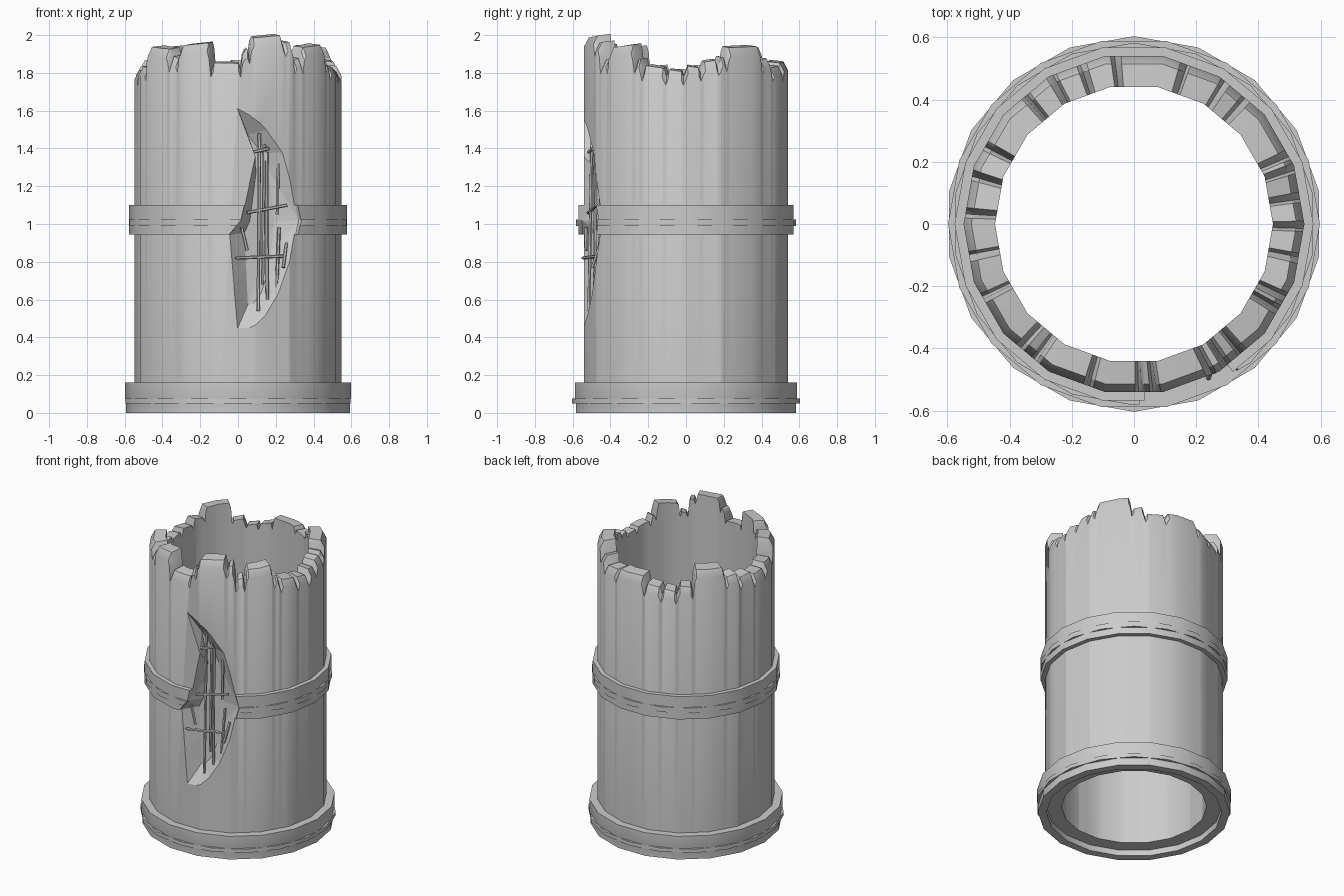
import bpy, bmesh, random
from math import sin, cos, asin, radians, degrees, pi
from mathutils import Vector

if "Cube" in bpy.data.objects:
    bpy.data.objects.remove(bpy.data.objects["Cube"])

random.seed(4)
SIDES = 18
STEP = 360 / SIDES


def polar(az, r, z):
    return (r * cos(radians(az)), r * sin(radians(az)), z)


def facet_r(az, r):
    # radius of an 18-sided ring at any angle
    return r * cos(radians(STEP / 2)) / cos(radians(az % STEP - STEP / 2))


def finish(bm, name, angle=30):
    bmesh.ops.recalc_face_normals(bm, faces=bm.faces)
    me = bpy.data.meshes.new(name)
    bm.to_mesh(me)
    bm.free()
    ob = bpy.data.objects.new(name, me)
    bpy.context.collection.objects.link(ob)
    smooth(ob, angle)
    return ob


def smooth(ob, angle=30):
    bpy.ops.object.select_all(action='DESELECT')
    ob.select_set(True)
    bpy.context.view_layer.objects.active = ob
    bpy.ops.object.shade_smooth_by_angle(angle=radians(angle))


def sweep(columns, name):
    # closed loop of closed cross-sections
    bm = bmesh.new()
    cols = [[bm.verts.new(p) for p in c] for c in columns]
    for i, a in enumerate(cols):
        b = cols[(i + 1) % len(cols)]
        n = len(a)
        for j in range(n):
            bm.faces.new((a[j], b[j], b[(j + 1) % n], a[(j + 1) % n]))
    return finish(bm, name)


def ring(name, profile, turn=0):
    return sweep([[polar(i * STEP + turn, r, z) for r, z in profile]
                  for i in range(SIDES)], name)


# Broken wall: (start angle, rim height) for each stone around the top
stones = [(-88, 1.93), (-83, 2.0), (-63, 1.97), (-57, 1.88), (-50, 1.95), (-31, 1.88),
          (-26, 1.84), (-12, 1.82), (-1, 1.84), (9, 1.87), (19, 1.89), (24, 1.945),
          (48, 1.88), (57, 1.84), (72, 1.865), (96, 1.82), (108, 1.80), (119, 1.83),
          (130, 1.94), (152, 1.87), (163, 1.84), (176, 1.82), (191, 1.84), (206, 1.94),
          (227, 1.89), (234, 1.96), (254, 1.86)]
rim = []
for i, (az, z) in enumerate(stones):
    nxt = stones[(i + 1) % len(stones)][0] + (360 if i == len(stones) - 1 else 0)
    tilt = random.uniform(-.008, .008)
    rim += [(az + .6, z - .03), (az + 2, z + tilt), (nxt - 1.6, z - tilt), (nxt - .5, z - .03)]
rim.append((rim[0][0] + 360, rim[0][1]))


def rim_z(az):
    for (a0, z0), (a1, z1) in zip(rim, rim[1:]):
        if a0 <= az <= a1:
            return z0 + (z1 - z0) * (az - a0) / (a1 - a0)


corners = [i * STEP for i in range(-9, 28) if rim[0][0] < i * STEP < rim[-1][0]]
angles = sorted([a for a, _ in rim[:-1]] + corners)
angles = [a for i, a in enumerate(angles) if i == 0 or a - angles[i - 1] > .15 or a in corners]
columns = []
for a in angles:
    z = rim_z(a)
    ro, ri = facet_r(a, .548), facet_r(a, .447)
    columns.append([polar(a, ro, .04), polar(a, ro, z - .055), polar(a, ro - .025, z - .008),
                    polar(a, ri, z), polar(a, ri, .04)])
wall = sweep(columns, "tower_wall")

# Base and middle bands with thin trims turned half a facet
ring("base_band", [(.54, 0), (.592, 0), (.592, .055), (.598, .08), (.598, .16), (.54, .16)])
ring("base_trim", [(.54, .05), (.604, .05), (.604, .075), (.54, .075)], STEP / 2)
band = ring("middle_band", [(.535, .945), (.577, .945), (.577, 1.1), (.535, 1.1)])
trim = ring("middle_trim", [(.535, .99), (.583, .99), (.583, 1.025), (.535, 1.025)], STEP / 2)

# Jagged breach cutter, tapering into the wall
outline = [(-.01, 1.63), (.09, 1.36), (.055, 1.2), (.015, 1.02), (-.05, .94), (-.03, .68),
           (-.01, .43), (.06, .44), (.15, .51), (.22, .63), (.27, .8), (.315, 1.02),
           (.24, 1.38), (.16, 1.5)]


def front(x, z, r):
    return polar(-90 + degrees(asin(x / .54)), r, z)


bm = bmesh.new()
loops = []
for r, s in ((.72, 1), (.55, 1), (.468, .5)):
    loops.append([bm.verts.new(front(.13 + (x - .13) * s, 1 + (z - 1) * (s + 1) / 2, r))
                  for x, z in outline])
for a, b in zip(loops, loops[1:]):
    for j in range(len(a)):
        k = (j + 1) % len(a)
        bm.faces.new((a[j], a[k], b[k], b[j]))
caps = [bm.faces.new(loops[0]), bm.faces.new(loops[-1])]
bmesh.ops.triangulate(bm, faces=bm.faces[:], ngon_method='EAR_CLIP')
cutter = finish(bm, "breach_cutter", 1)
cutter.hide_render = True
for ob in (wall, band, trim):
    mod = ob.modifiers.new("breach", 'BOOLEAN')
    mod.object = cutter
    mod.operation = 'DIFFERENCE'
    mod.solver = 'EXACT'
    bpy.ops.object.select_all(action='DESELECT')
    ob.select_set(True)
    bpy.context.view_layer.objects.active = ob
    bpy.ops.object.modifier_apply(modifier=mod.name)
    smooth(ob)
bpy.data.objects.remove(cutter)

# Exposed reinforcing bars: (x, z, radius) at each end
bars = [((.11, .54, .525), (.12, 1.48, .51)), ((.14, .68, .50), (.15, 1.42, .50)),
        ((.165, .6, .51), (.165, 1.38, .50)), ((.21, .62, .52), (.235, .98, .50)),
        ((.22, 1.05, .51), (.225, 1.32, .51)), ((.05, 1.06, .52), (.26, 1.1, .54)),
        ((-.01, .82, .545), (.25, .83, .53)), ((.08, 1.38, .52), (.17, 1.4, .52)),
        ((.235, .77, .55), (.265, .9, .52)), ((.02, .98, .53), (.05, .86, .53))]
for i, (p, q) in enumerate(bars):
    a, b = Vector(front(*p)), Vector(front(*q))
    bpy.ops.mesh.primitive_cylinder_add(vertices=6, radius=.009, depth=(b - a).length,
                                        location=(a + b) / 2)
    ob = bpy.context.object
    ob.rotation_euler = (b - a).to_track_quat('Z', 'Y').to_euler()
    ob.name = f"steel_bar_{i + 1}"
